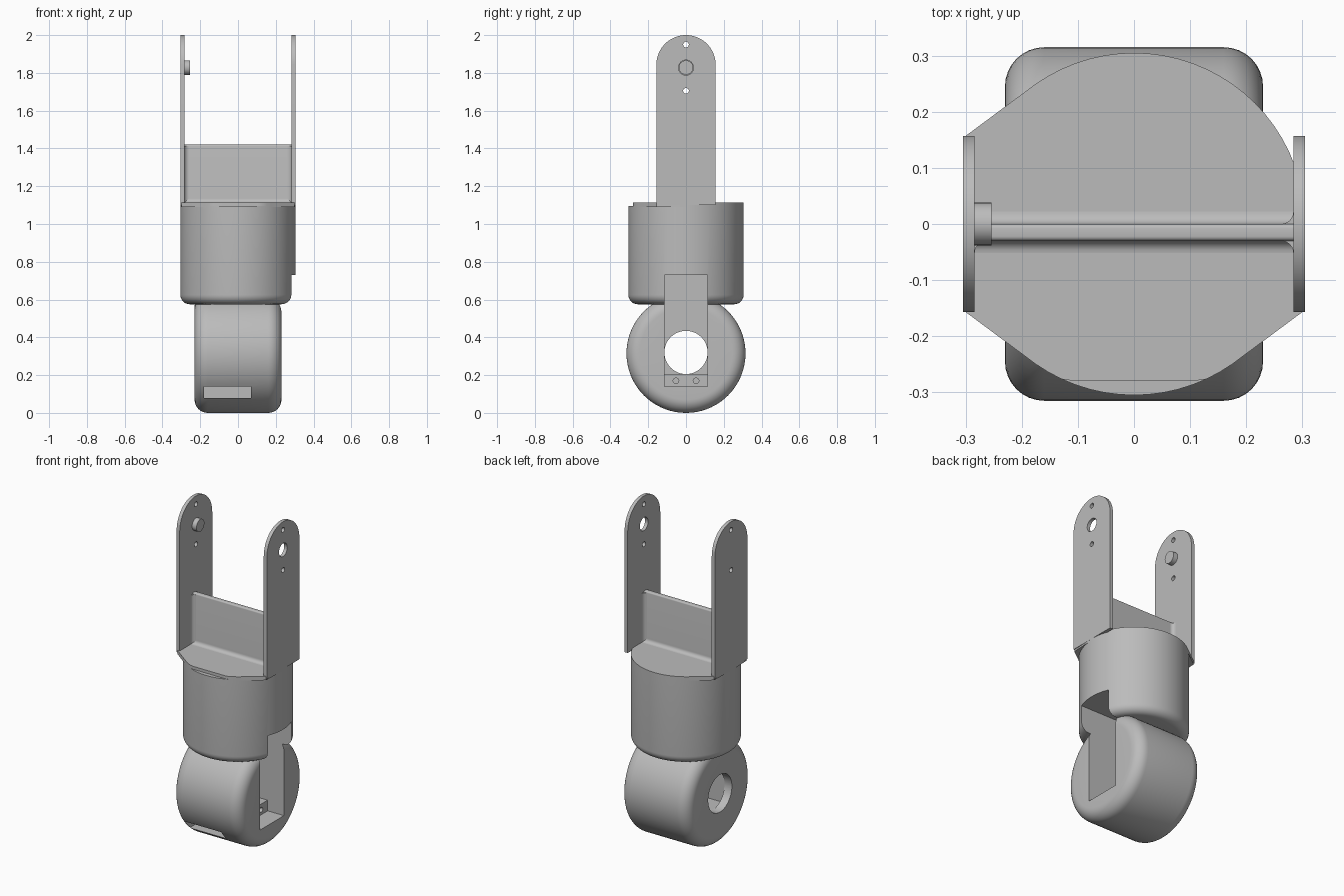
import bpy
import bmesh
from math import sin, cos, pi, radians
from mathutils import Matrix, Vector

cube = bpy.data.objects.get("Cube")
if cube:
    bpy.data.objects.remove(cube)

grey = bpy.data.materials.new("neutral grey")
grey.use_nodes = True
colour = (0.5, 0.5, 0.5, 1)
grey.diffuse_color = colour
grey.node_tree.nodes["Principled BSDF"].inputs["Base Color"].default_value = colour

TO_X = Matrix.Rotation(radians(90), 4, "Y")   # turns the z axis onto x


def make(name, bm):
    bmesh.ops.recalc_face_normals(bm, faces=bm.faces)
    mesh = bpy.data.meshes.new(name)
    bm.to_mesh(mesh)
    bm.free()
    mesh.materials.append(grey)
    ob = bpy.data.objects.new(name, mesh)
    bpy.context.scene.collection.objects.link(ob)
    return ob


def box(name, x0, x1, y0, y1, z0, z1):
    bm = bmesh.new()
    bmesh.ops.create_cube(bm, size=1)
    for v in bm.verts:
        v.co = ((x0, x1)[v.co.x > 0], (y0, y1)[v.co.y > 0], (z0, z1)[v.co.z > 0])
    return make(name, bm)


def rod(name, x0, x1, y, z, r, segments=32):
    bm = bmesh.new()
    bmesh.ops.create_cone(bm, cap_ends=True, segments=segments, radius1=r, radius2=r,
                          depth=x1 - x0,
                          matrix=Matrix.Translation(((x0 + x1) / 2, y, z)) @ TO_X)
    return make(name, bm)


def prism(name, points, direction):
    """Extrudes a closed outline of 3D points."""
    bm = bmesh.new()
    face = bm.faces.new([bm.verts.new(p) for p in points])
    out = bmesh.ops.extrude_face_region(bm, geom=[face], use_keep_orig=True)
    moved = [g for g in out["geom"] if isinstance(g, bmesh.types.BMVert)]
    bmesh.ops.translate(bm, verts=moved, vec=direction)
    return make(name, bm)


def arc(cx, cy, r, a0, a1, n=8):
    steps = [radians(a0 + (a1 - a0) * i / n) for i in range(n + 1)]
    return [(cx + r * cos(a), cy + r * sin(a)) for a in steps]


def lathe(name, profile, matrix, segments=72):
    """Spins (radius, height) points about z, then places the result."""
    bm = bmesh.new()
    verts = [bm.verts.new((r, 0, h)) for r, h in profile]
    edges = [bm.edges.new(pair) for pair in zip(verts, verts[1:])]
    bmesh.ops.spin(bm, geom=verts + edges, axis=(0, 0, 1), cent=(0, 0, 0),
                   steps=segments, angle=2 * pi)
    bmesh.ops.remove_doubles(bm, verts=bm.verts, dist=0.0001)
    bmesh.ops.transform(bm, matrix=matrix, verts=bm.verts)
    return make(name, bm)


def cut(ob, *cutters):
    for cutter in cutters:
        cutter.hide_render = True
        mod = ob.modifiers.new("cut", "BOOLEAN")
        mod.operation = "DIFFERENCE"
        mod.solver = "EXACT"
        mod.object = cutter
        bpy.context.view_layer.objects.active = ob
        bpy.ops.object.modifier_apply(modifier=mod.name)


def remove(*obs):
    for ob in obs:
        bpy.data.objects.remove(ob)


# Rounded lower joint lying along x
HUB_Z, R = 0.315, 0.315
joint = lathe("lower_joint",
              [(0, -0.23)] + arc(R - 0.07, -0.16, 0.07, -90, 0)
              + arc(R - 0.07, 0.16, 0.07, 0, 90) + [(0, 0.23)],
              Matrix.Translation((0, 0, HUB_Z)) @ TO_X)

# Upright housing with a rounded lower rim
housing = lathe("housing",
                [(0, 0.575)] + arc(0.255, 0.625, 0.05, -90, 0)
                + [(0.305, 1.095), (0, 1.095)], Matrix())

# Side slot, axle hole and front pocket
slot = box("slot_cutter", -0.18, 0.5, -0.115, 0.115, 0.14, 0.73)
axle = rod("axle_cutter", -0.4, 0, 0, 0.32, 0.1145, 48)
pocket = box("pocket_cutter", -0.18, 0.07, -0.5, -0.13, 0.08, 0.14)
cut(joint, slot, axle, pocket)
cut(housing, slot)
remove(slot, axle, pocket)

# Screw block at the bottom of the slot
block = box("screw_block", -0.18, 0.12, -0.115, 0.115, 0.139, 0.205)
for y in (-0.053, 0.053):
    hole = rod("screw_cutter", 0.0, 0.3, y, 0.17, 0.015, 20)
    cut(block, hole)
    remove(hole)

# Cap plate: disc flared out to the arm corners, with a flat front edge
rim = arc(0, 0, 0.305, 0, 360, 72)[:-1]
corners = [(-0.3, 0.157), (-0.3, -0.157), (0.3, -0.157)]
bm = bmesh.new()
for x, y in rim + corners:
    for z in (1.09, 1.113):
        bm.verts.new((x, max(y, -0.28), z))
bmesh.ops.remove_doubles(bm, verts=bm.verts, dist=0.0001)
hull = bmesh.ops.convex_hull(bm, input=bm.verts)
bmesh.ops.delete(bm, geom=[v for v in bm.verts if not v.link_faces], context="VERTS")
bmesh.ops.dissolve_limit(bm, angle_limit=0.01, verts=bm.verts, edges=bm.edges)
cap = make("cap_plate", bm)

# Two round-topped arms with screw holes, one with a bearing hole
outline = [(-0.157, 1.1)] + arc(0, 1.843, 0.157, 180, 0, 32) + [(0.157, 1.1)]
arms = []
for name, x in (("right_arm", -0.305), ("left_arm", 0.284)):
    arm = prism(name, [(x, y, z) for y, z in outline], (0.021, 0, 0))
    holes = [(1.95, 0.015), (1.705, 0.015)]
    if x > 0:
        holes.append((1.828, 0.04))
    for z, r in holes:
        hole = rod("hole_cutter", x - 0.1, x + 0.1, 0, z, r)
        cut(arm, hole)
        remove(hole)
    arms.append(arm)

# Pivot peg on the inside of the right arm
peg = rod("pivot_peg", -0.29, -0.254, 0, 1.828, 0.038)

# Web between the arms, filleted into the cap and into both arms
F = 0.022
web_side = ([(-0.03 - F, 1.108)] + arc(-0.03 - F, 1.113 + F, F, -90, 0, 6)
            + arc(-0.022, 1.412, 0.008, 180, 90, 4) + arc(-0.008, 1.412, 0.008, 90, 0, 4)
            + arc(F, 1.113 + F, F, 180, 270, 6) + [(F, 1.108)])
web = prism("web", [(-0.29, y, z) for y, z in web_side], (0.58, 0, 0))
for name, s in (("right_web_fillet", -1), ("left_web_fillet", 1)):
    edge = 0.284 * s
    plan = ([(edge, -0.03 - F)]
            + [(edge - s * (F - x), y) for x, y in arc(0, -0.03 - F, F, 0, 90, 6)]
            + [(edge - s * (F - x), y) for x, y in arc(0, F, F, 270, 360, 6)])
    plan = [(edge, -0.03 - F)] + \
           [(edge - s * F + s * x, y) for x, y in arc(0, -0.03 - F, F, 0, 90, 6)][1:] + \
           [(edge - s * F + s * x, y) for x, y in arc(0, F, F, 270, 360, 6)]
    prism(name, [(x, y, 1.11) for x, y in plan], (0, 0, 0.302))

# Smooth rounded surfaces, keeping hard edges
bpy.ops.object.select_all(action="DESELECT")
for ob in (joint, housing, block, cap, peg, web, *arms):
    ob.select_set(True)
    bpy.context.view_layer.objects.active = ob
bpy.ops.object.shade_smooth_by_angle(angle=radians(30))
